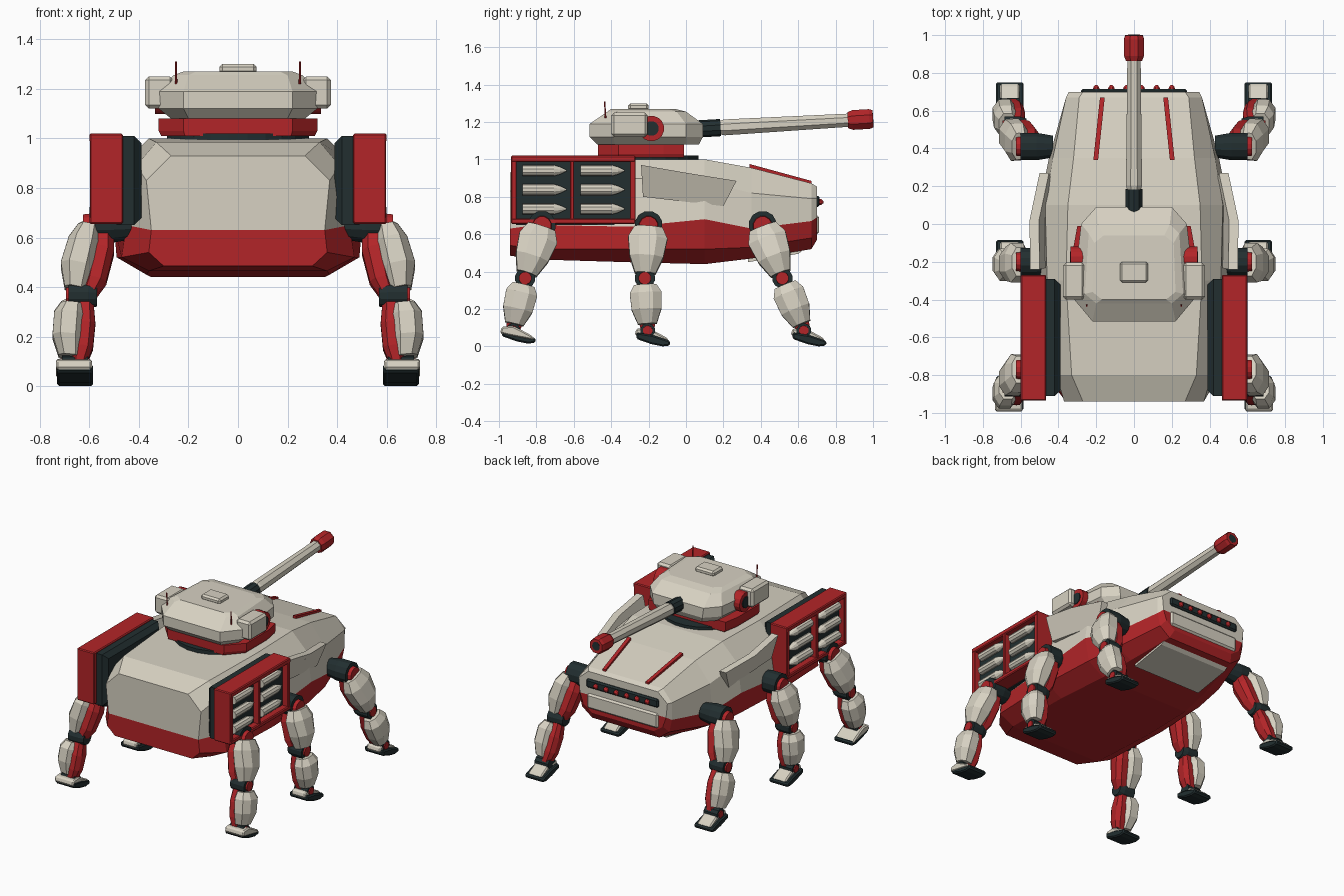
import bpy, math
from mathutils import Vector as V

if "Cube" in bpy.data.objects:
    bpy.data.objects.remove(bpy.data.objects["Cube"])


def material(name, rgb):
    m = bpy.data.materials.new(name)
    m.diffuse_color = (*rgb, 1)
    m.use_nodes = True
    m.node_tree.nodes["Principled BSDF"].inputs["Base Color"].default_value = m.diffuse_color
    return m


BEIGE = material("warm_beige", (0.68, 0.64, 0.54))
RED = material("deep_red", (0.45, 0.018, 0.021))
DARK = material("dark_teal", (0.016, 0.028, 0.03))


def make(name, verts, faces, mats, mirror=False, bevel=0, rule=None):
    me = bpy.data.meshes.new(name)
    me.from_pydata([tuple(v) for v in verts], [], faces)
    for m in mats:
        me.materials.append(m)
    ob = bpy.data.objects.new(name, me)
    bpy.context.collection.objects.link(ob)
    bpy.context.view_layer.objects.active = ob
    bpy.ops.object.select_all(action='DESELECT')
    ob.select_set(True)
    bpy.ops.object.mode_set(mode='EDIT')
    bpy.ops.mesh.select_all(action='SELECT')
    bpy.ops.mesh.normals_make_consistent(inside=False)
    bpy.ops.object.mode_set(mode='OBJECT')
    if rule:
        for p in me.polygons:
            p.material_index = rule(p)
    if bevel:
        b = ob.modifiers.new("bevel", 'BEVEL')
        b.width, b.segments = bevel, 1
    if mirror:
        ob.modifiers.new("mirror", 'MIRROR')
    return ob


def loft(name, rings, mat, mirror=False, bevel=0):
    """Skin between rings of equal length, with capped ends."""
    n = len(rings[0])
    verts = [v for r in rings for v in r]
    faces = [(k * n + i, k * n + (i + 1) % n, (k + 1) * n + (i + 1) % n, (k + 1) * n + i)
             for k in range(len(rings) - 1) for i in range(n)]
    faces += [tuple(range(n)), tuple(range(len(verts) - n, len(verts)))]
    return make(name, verts, faces, [mat], mirror, bevel)


def box(name, x, y, z, mat, mirror=False, bevel=0):
    rings = [[(a, y[0], z[0]), (a, y[1], z[0]), (a, y[1], z[1]), (a, y[0], z[1])] for a in x]
    return loft(name, rings, mat, mirror, bevel)


def prism(name, poly, x, mat, mirror=False, bevel=0):
    """Side outline (y, z) extruded across x."""
    return loft(name, [[(a, p[0], p[1]) for p in poly] for a in x], mat, mirror, bevel)


def tube(name, a, b, stations, mat, mirror=False, sides=12):
    """Turned part from a to b; stations are (fraction, radius)."""
    a, b = V(a), V(b)
    d = (b - a).normalized()
    u = d.cross(V((0, 0, 1)) if abs(d.z) < 0.9 else V((1, 0, 0))).normalized()
    w = d.cross(u)
    ang = [2 * math.pi * (i + 0.5) / sides for i in range(sides)]
    rings = [[a.lerp(b, t) + r * (math.cos(q) * u + math.sin(q) * w) for q in ang] for t, r in stations]
    return loft(name, rings, mat, mirror)


def limb(name, a, b, stations, mat):
    """Chamfered armour shell; stations are (fraction, x offset, half x, half y)."""
    a, b = V(a), V(b)
    d = (b - a).normalized()
    u = (V((1, 0, 0)) - d * d.x).normalized()
    w = d.cross(u)
    corners = [(1, .45), (.5, 1), (-.5, 1), (-1, .45), (-1, -.45), (-.5, -1), (.5, -1), (1, -.45)]
    rings = [[a.lerp(b, t) + u * (o + hx * p) + w * hy * q for p, q in corners]
             for t, o, hx, hy in stations]
    return loft(name, rings, mat, True)


# Hull: half cross-sections along y, beige above the waist line and red below
SECTIONS = [  # y, then (x, z) of roof edge, shoulder, waist, chine, belly
    (-.94, (.27, .93), (.37, .83), (.35, .63), (.36, .54), (.30, .485)),
    (-.80, (.33, .985), (.41, .89), (.45, .65), (.47, .52), (.36, .465)),
    (-.30, (.36, 1.0), (.46, .90), (.50, .64), (.49, .52), (.37, .45)),
    (.10, (.35, 1.0), (.47, .88), (.50, .68), (.47, .52), (.35, .44)),
    (.35, (.32, .955), (.43, .82), (.45, .63), (.43, .53), (.32, .47)),
    (.67, (.29, .872), (.36, .79), (.36, .67), (.34, .58), (.26, .52)),
    (.70, (.27, .855), (.345, .79), (.335, .69), (.31, .62), (.24, .57)),
]
verts, faces, tint = [], [], []
for y, *pts in SECTIONS:
    verts += [(x, y, z) for x, z in pts] + [(-x, y, z) for x, z in reversed(pts)]
for k in range(len(SECTIONS) - 1):
    for i in range(10):
        j = (i + 1) % 10
        faces.append((k * 10 + i, k * 10 + j, k * 10 + 10 + j, k * 10 + 10 + i))
        tint.append(int(2 <= i <= 6))
for base in (0, 10 * (len(SECTIONS) - 1)):
    for i in range(4):
        faces.append((base + i, base + i + 1, base + 8 - i, base + 9 - i))
        tint.append(int(i >= 2))
make("hull", verts, faces, [BEIGE, RED], rule=lambda p: tint[p.index])

# Nose: grille slot with small lamps, lower panel and chin plate
box("nose_grille", (-.28, .28), (.69, .715), (.745, .805), DARK, bevel=.01)
for i in range(6):
    x = -.2 + .08 * i
    tube("nose_lamp", (x, .71, .772), (x, .735, .772), [(0, .02), (.6, .016), (1, .006)], RED, sides=8)
box("nose_panel", (-.29, .29), (.62, .712), (.585, .715), BEIGE, bevel=.025)
prism("chin_plate", [(.33, .45), (.60, .495), (.665, .545), (.65, .58), (.34, .50)], (-.27, .27), BEIGE)

# Roof stripes lying on the sloped deck
loft("roof_stripe", [[(.19, .34, z), (.215, .34, z), (.18, .67, z - .09), (.155, .67, z - .09)]
                     for z in (.95, .975)], RED, True)

# Side fins, leaning outward at the top
FIN = [(-.24, .97, .55), (.02, .925, .553), (.27, .885, .50), (.20, .75, .475), (-.23, .80, .505)]
loft("side_fin", [[(x - t, y, z) for y, z, x in FIN] for t in (0, .05)], BEIGE, True)

# Missile pods: dark mount, red frame, dark recess and six missiles each side
loft("pod_mount", [[(x, -.91 + c, .65 + c), (x, -.29 - c, .65 + c), (x, -.29 - c, 1.01 - c),
                    (x, -.91 + c, 1.01 - c)] for x, c in ((.39, .03), (.42, 0), (.49, 0))], DARK, True)
box("pod_back", (.47, .555), (-.92, -.28), (.67, 1.01), DARK, True)
for z in ((.655, .685), (.985, 1.02)):
    box("pod_rail", (.465, .60), (-.935, -.27), z, RED, True, .006)
for y in ((-.935, -.905), (-.62, -.598), (-.30, -.27)):
    box("pod_post", (.465, .598), y, (.66, 1.015), RED, True, .004)
for y in (-.875, -.565):
    for z in (.735, .838, .94):
        tube("missile", (.568, y, z), (.568, y + .235, z),
             [(0, .03), (.72, .03), (.86, .02), (1, .004)], BEIGE, True, 10)

# Turret base
tube("turret_ring", (0, -.22, .985), (0, -.22, 1.02), [(0, .29), (1, .29)], DARK, sides=24)
BASE = [(.2, -.01), (.3, -.01), (.32, -.12), (.32, -.36), (.22, -.47)]
loft("turret_base", [[(x * s, y, z) for x, y in BASE] + [(-x * s, y, z) for x, y in reversed(BASE)]
                     for z, s in ((1.01, .97), (1.03, 1), (1.08, 1))], RED)

# Turret shell, stacked plan outlines
PLANS = [(1.08, [(.17, .07), (.24, 0), (.27, -.38), (.20, -.475)]),
         (1.12, [(.19, .09), (.28, .0), (.32, -.39), (.22, -.515)]),
         (1.19, [(.20, .09), (.28, .0), (.325, -.39), (.22, -.515)]),
         (1.255, [(.19, -.0), (.24, -.05), (.26, -.37), (.20, -.42)]),
         (1.27, [(.16, -.06), (.21, -.10), (.22, -.36), (.17, -.40)])]
loft("turret", [[(x, y, z) for x, y in p] + [(-x, y, z) for x, y in reversed(p)] for z, p in PLANS], BEIGE)
box("hatch", (-.075, .075), (-.31, -.20), (1.26, 1.30), BEIGE, bevel=.012)
box("turret_side_box", (.26, .375), (-.40, -.205), (1.12, 1.25), BEIGE, True, .015)
tube("turret_side_ring", (.25, -.185, 1.165), (.335, -.185, 1.165), [(0, .068), (1, .068)], RED, True, 16)
tube("turret_side_hub", (.27, -.185, 1.165), (.34, -.185, 1.165), [(0, .04), (1, .04)], DARK, True)
tube("antenna", (.25, -.43, 1.22), (.25, -.435, 1.31), [(0, .005), (1, .004)], RED, True, 6)

# Cannon, slightly raised
tube("cannon_collar", (0, .05, 1.162), (0, .185, 1.17), [(0, .046), (1, .046)], DARK, sides=10)
tube("cannon_barrel", (0, .17, 1.169), (0, .88, 1.21), [(0, .036), (.05, .046), (1, .038)], BEIGE, sides=8)
tube("muzzle", (0, .865, 1.209), (0, 1.0, 1.217), [(0, .047), (.2, .057), (.85, .057), (1, .05)], RED, sides=8)
tube("muzzle_bore", (0, .98, 1.216), (0, 1.001, 1.217), [(0, .03), (1, .03)], DARK, sides=10)

# Legs: hip, knee and ankle y positions for three mirrored pairs
LEGS = (("front", .41, .515, .63), ("middle", -.20, -.22, -.205), ("rear", -.77, -.86, -.925))
for leg, yh, yk, ya in LEGS:
    hip, knee, ankle = (.575, yh, .64), (.635, yk, .365), (.662, ya, .09)
    tube(leg + "_hip", (.43, yh, .65), (.60, yh, .65), [(0, .06), (.5, .075), (1, .075)], DARK, True)
    tube(leg + "_hip_ring", (.58, yh, .645), (.625, yh, .645), [(0, .055), (1, .05)], RED, True)
    limb(leg + "_upper_core", hip, knee,
         [(.02, -.03, .045, .05), (.3, -.045, .05, .065), (.75, -.045, .045, .055), (1, -.03, .03, .04)], RED)
    limb(leg + "_upper_armour", hip, knee,
         [(.03, .025, .045, .075), (.25, .03, .065, .105), (.62, .035, .07, .09), (.93, .025, .045, .055)], BEIGE)
    tube(leg + "_knee", (.57, yk, .365), (.685, yk, .365), [(0, .045), (.3, .055), (1, .055)], DARK, True)
    tube(leg + "_knee_disc", (.67, yk, .365), (.695, yk, .365), [(0, .036), (1, .034)], RED, True)
    limb(leg + "_lower_core", knee, ankle,
         [(.1, -.02, .035, .04), (.4, -.03, .04, .055), (.75, -.03, .04, .05), (1, -.02, .03, .035)], RED)
    limb(leg + "_lower_armour", knee, ankle,
         [(.14, .03, .045, .06), (.3, .037, .062, .085), (.62, .035, .062, .08), (.9, .02, .045, .05)], BEIGE)
    tube(leg + "_ankle", (.605, ya, .085), (.71, ya, .085), [(0, .04), (1, .04)], DARK, True, 10)
    tube(leg + "_ankle_disc", (.70, ya, .085), (.717, ya, .085), [(0, .028), (1, .026)], RED, True, 10)
    # Foot: dark sole with a beige cap, toes forward
    rear = leg == "rear"
    sole = [(-.06, .04), (.02, .012), (.08, 0), (.12, .005), (.12, .03), (.03, .06), (-.06, .075)]
    cap = [(-.07, .06), (-.03, .05), (.115, .022), (.105, .045), (.05, .075), (.0, .10), (-.06, .095)]
    prism(leg + "_foot_sole", [(ya + p, q + .015 * rear) for p, q in sole], (.585, .73), DARK, True, .008)
    prism(leg + "_foot_cap", [(ya + p, q + .01 * rear) for p, q in cap],
          (.59, .735) if rear else (.605, .71), BEIGE, True, .008)
